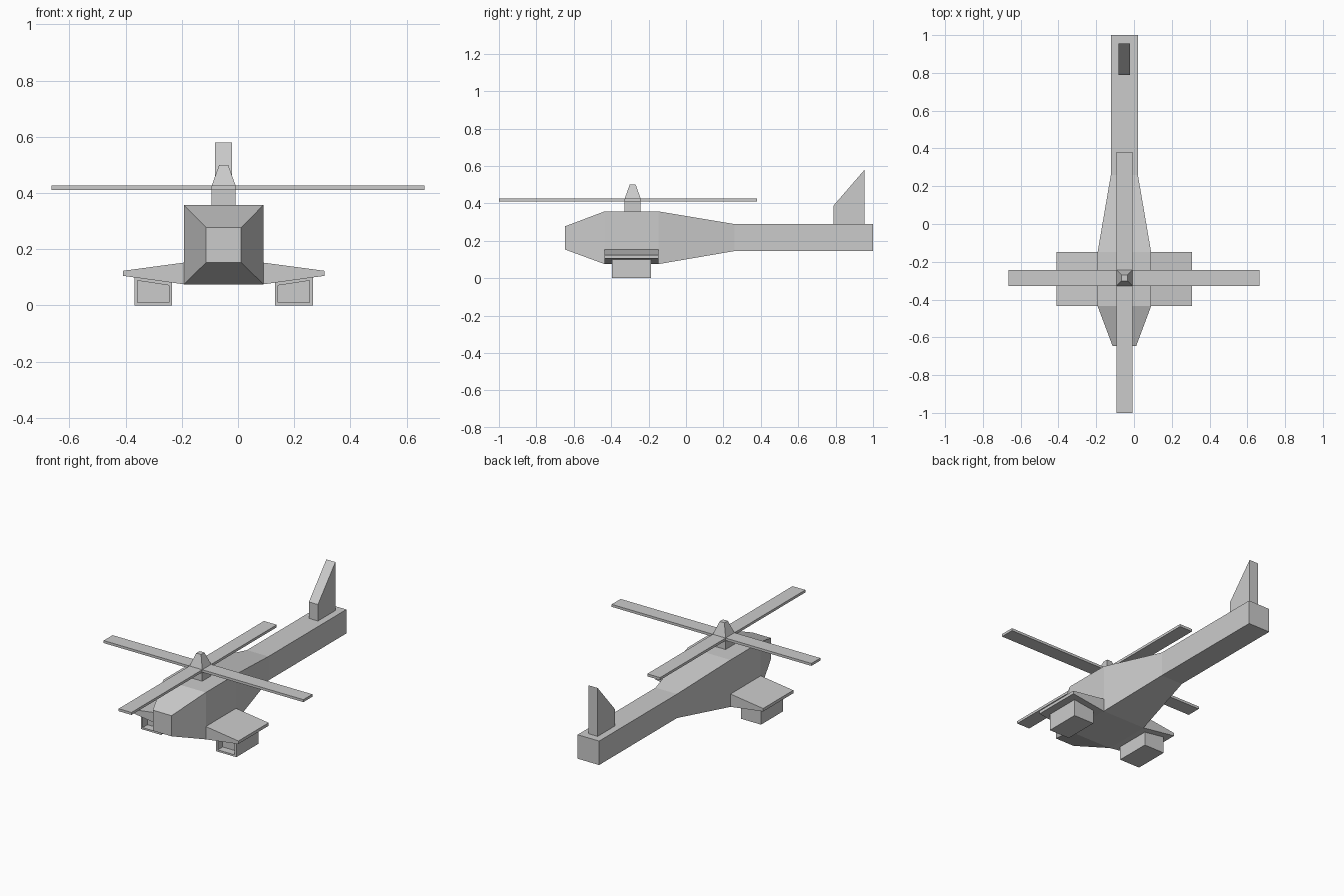
import bpy, bmesh
from mathutils import Vector

if "Cube" in bpy.data.objects:
    bpy.data.objects.remove(bpy.data.objects["Cube"])

CX = -0.051          # the symmetry plane sits slightly off x = 0
ROTOR_Y = -0.285


def finish(name, bm, mirror=False):
    bmesh.ops.recalc_face_normals(bm, faces=bm.faces[:])
    mesh = bpy.data.meshes.new(name)
    bm.to_mesh(mesh)
    bm.free()
    obj = bpy.data.objects.new(name, mesh)
    obj.location.x = CX
    bpy.context.collection.objects.link(obj)
    if mirror:
        obj.modifiers.new("Mirror", 'MIRROR').use_mirror_merge = False
    return obj


def loft(rings, cap_start=True, cap_end=True):
    """Skin a chain of equal-sized point rings."""
    bm = bmesh.new()
    loops = [[bm.verts.new(p) for p in ring] for ring in rings]
    for a, b in zip(loops, loops[1:]):
        n = len(a)
        for i in range(n):
            j = (i + 1) % n
            bm.faces.new((a[i], a[j], b[j], b[i]))
    if cap_start:
        bm.faces.new(loops[0])
    if cap_end:
        bm.faces.new(loops[-1])
    return bm


def section(y, w, z0, z1):
    return [(-w, y, z0), (w, y, z0), (w, y, z1), (-w, y, z1)]


def square(z, r):
    return [(-r, ROTOR_Y - r, z), (r, ROTOR_Y - r, z),
            (r, ROTOR_Y + r, z), (-r, ROTOR_Y + r, z)]


# Fuselage: nose, cabin, taper and tail boom
finish("fuselage", loft([
    section(-0.647, 0.062, 0.153, 0.277),
    section(-0.435, 0.1415, 0.075, 0.357),
    section(-0.148, 0.1415, 0.075, 0.357),
    section(0.26, 0.0715, 0.145, 0.289),
    section(1.0, 0.0715, 0.145, 0.289),
]))

# Stub wings, tapering to the tip
finish("stub_wings", loft([
    [(x, -0.435, z0), (x, -0.148, z0), (x, -0.148, z1), (x, -0.435, z1)]
    for x, z0, z1 in ((0.1415, 0.075, 0.152), (0.358, 0.105, 0.123))
], cap_start=False), mirror=True)


# Pods below the wings, with a recessed front opening
def pod_ring(y, x0, x1, z0, z_in, z_out):
    return [(x0, y, z0), (x1, y, z0), (x1, y, z_out), (x0, y, z_in)]


outer, inner = (0.183, 0.317, 0.0, 0.082, 0.1), (0.194, 0.306, 0.011, 0.071, 0.088)
finish("wing_pods", loft([
    pod_ring(-0.187, *outer), pod_ring(-0.396, *outer),
    pod_ring(-0.396, *inner), pod_ring(-0.35, *inner),
]), mirror=True)

# Tail fin with a sloping leading edge
finish("tail_fin", loft([
    [(x, 0.789, 0.289), (x, 0.955, 0.289), (x, 0.955, 0.58), (x, 0.789, 0.388)]
    for x in (-0.03, 0.03)
]))

# Rotor mast with four blades pulled out of its middle band
rotor = loft([square(0.356, 0.0425), square(0.411, 0.0425),
              square(0.426, 0.0425), square(0.5, 0.016)], cap_start=False)
bmesh.ops.recalc_face_normals(rotor, faces=rotor.faces[:])
band = [f for f in rotor.faces if 0.412 < f.calc_center_median().z < 0.425]
for face in bmesh.ops.extrude_discrete_faces(rotor, faces=band)["faces"]:
    n = face.normal.copy()
    if abs(n.x) > 0.5:
        axis, end = 0, (0.664 if n.x > 0 else -0.664) - CX
    else:
        axis, end = 1, 0.38 if n.y > 0 else -1.0
    for v in face.verts:
        v.co[axis] = end
finish("rotor", rotor)
